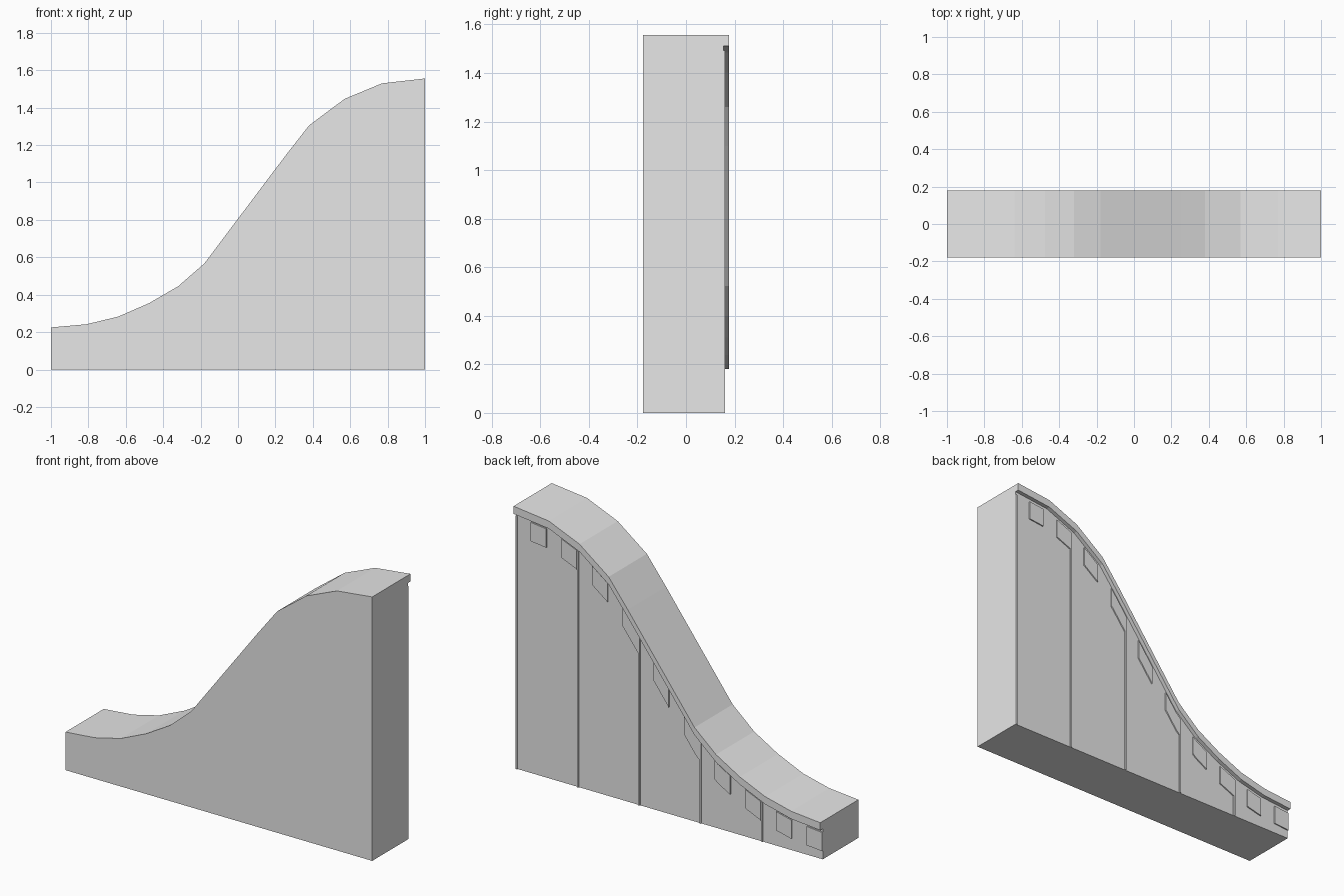
import bpy
import bmesh

if "Cube" in bpy.data.objects:
    bpy.data.objects.remove(bpy.data.objects["Cube"])

# Swept top line of the wall (x, z)
PROFILE = [(-1, .225), (-.81, .242), (-.64, .283), (-.475, .355), (-.32, .445),
           (-.18, .567), (.255, 1.145), (.38, 1.305), (.57, 1.447), (.77, 1.53), (1, 1.556)]
FRONT, BACK, LIP = -.178, .154, .178

grey = bpy.data.materials.new("plain_grey")
grey.diffuse_color = (.8, .8, .8, 1)
grey.use_nodes = True
grey.node_tree.nodes["Principled BSDF"].inputs["Base Color"].default_value = grey.diffuse_color


def height(x):
    """Height of the top line at x."""
    for (xa, za), (xb, zb) in zip(PROFILE, PROFILE[1:]):
        if x <= xb:
            return za + (zb - za) * (x - xa) / (xb - xa)
    return PROFILE[-1][1]


def slab(name, x0, x1, y0, y1, drop, depth=None):
    """Slab under the top line, down to a parallel line at depth, or to the floor."""
    xs = [x0] + [x for x, z in PROFILE if x0 < x < x1] + [x1]
    upper = [(x, height(x) - drop) for x in xs]
    if depth is None:
        lower = [(x0, 0), (x1, 0)]
    else:
        lower = [(x, height(x) - depth) for x in xs]
    outline = lower + upper[::-1]
    bm = bmesh.new()
    face = bm.faces.new([bm.verts.new((x, y0, z)) for x, z in outline])
    new = bmesh.ops.extrude_face_region(bm, geom=[face])["geom"]
    bmesh.ops.translate(bm, vec=(0, y1 - y0, 0),
                        verts=[v for v in new if isinstance(v, bmesh.types.BMVert)])
    bmesh.ops.recalc_face_normals(bm, faces=bm.faces)
    mesh = bpy.data.meshes.new(name)
    bm.to_mesh(mesh)
    bm.free()
    mesh.materials.append(grey)
    ob = bpy.data.objects.new(name, mesh)
    bpy.context.collection.objects.link(ob)
    return ob


# Main wall and the overhanging lip along its back edge
slab("wall", -1, 1, FRONT, BACK, 0)
slab("back_lip", -1, 1, BACK, LIP, 0, .045)

# Thin vertical battens on the back
for i in range(5):
    x = -.6 + .4 * i
    slab(f"batten_{i + 1}", x - .01, x, BACK, .160, .064)

# Row of raised blocks under the lip
for i in range(10):
    x = -1 + .2 * i
    slab(f"block_{i + 1}", x, x + .1, BACK, .161, .064, .175)
